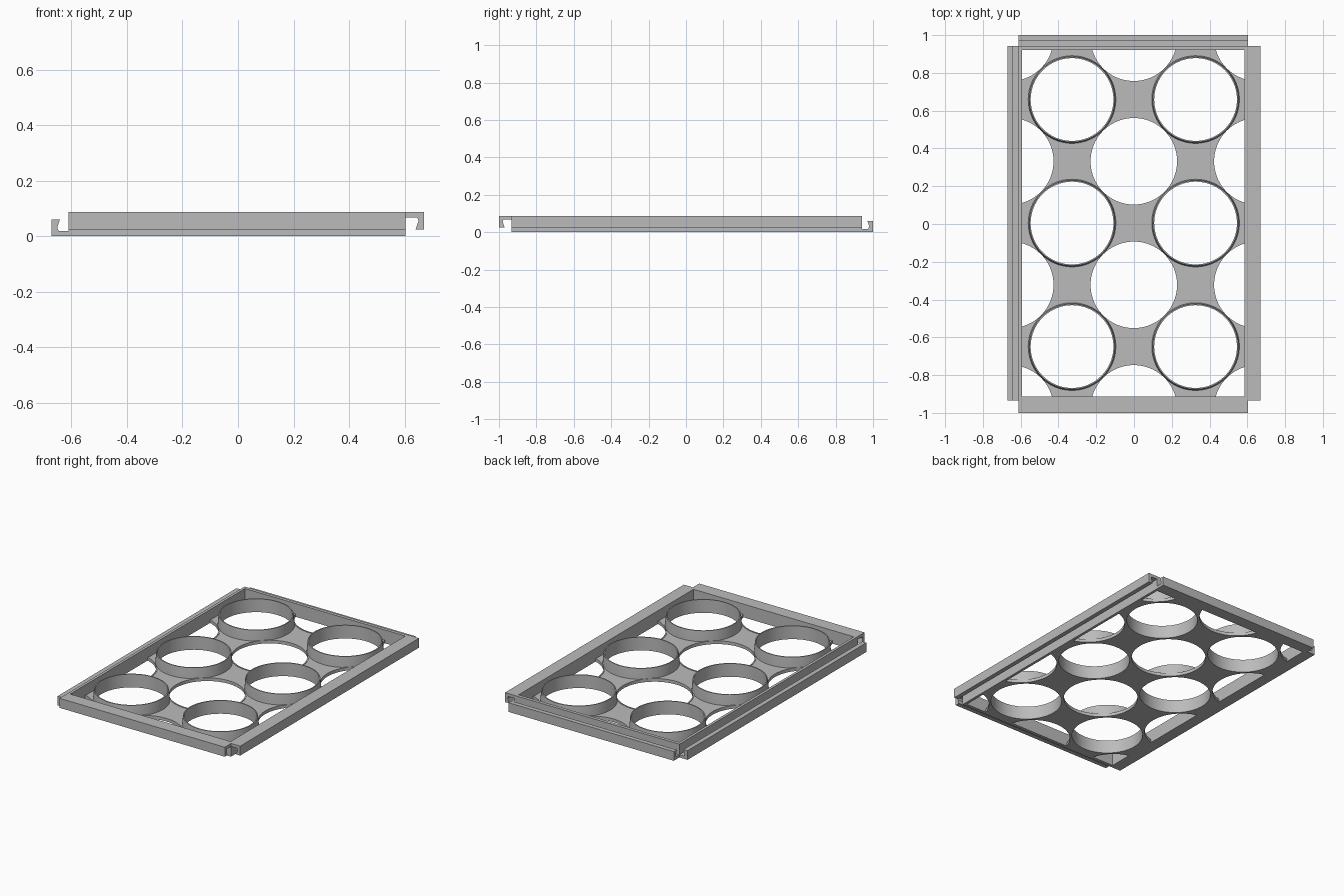
import bpy, bmesh, math
from mathutils import Vector

cube = bpy.data.objects.get("Cube")
if cube:
    bpy.data.objects.remove(cube)

grey = bpy.data.materials.new("plain grey")
grey.use_nodes = True
grey.diffuse_color = (0.5, 0.5, 0.5, 1)
grey.node_tree.nodes["Principled BSDF"].inputs["Base Color"].default_value = (0.5, 0.5, 0.5, 1)

# Body limits, inner window limits and hole layout
X0, X1, Y0, Y1, TOP = -0.611, 0.603, -0.934, 0.942, 0.088
IX0, IX1, IY0, IY1 = -0.593, 0.585, -0.913, 0.92
PLATE, STEP, SIDES = 0.018, 0.327, 96
CX, CY = -0.001, 0.005
TALL_R, LOW_R = 0.219, 0.229
tall_spots, low_spots = [], []
for i in range(-2, 3):
    for j in range(-3, 4):
        spot = (CX + i * STEP, CY + j * STEP)
        if i % 2 and j % 2 == 0:
            tall_spots.append(spot)
        elif i % 2 == 0 and j % 2:
            low_spots.append(spot)


def finish(name, bm):
    bmesh.ops.recalc_face_normals(bm, faces=bm.faces)
    mesh = bpy.data.meshes.new(name)
    bm.to_mesh(mesh)
    bm.free()
    mesh.materials.append(grey)
    ob = bpy.data.objects.new(name, mesh)
    bpy.context.collection.objects.link(ob)
    return ob


def box(name, x0, x1, y0, y1, z0, z1):
    bm = bmesh.new()
    bmesh.ops.create_cube(bm, size=1)
    for v in bm.verts:
        v.co = Vector((x1 if v.co.x > 0 else x0, y1 if v.co.y > 0 else y0, z1 if v.co.z > 0 else z0))
    return finish(name, bm)


def cylinders(name, groups):
    bm = bmesh.new()
    for spots, radius in groups:
        for x, y in spots:
            made = bmesh.ops.create_cone(bm, cap_ends=True, segments=SIDES, radius1=radius,
                                         radius2=radius, depth=0.5)
            bmesh.ops.translate(bm, verts=made["verts"], vec=(x, y, 0))
    return finish(name, bm)


def rings(name, spots, profile):
    """Turn a closed (radius, height) profile around each spot."""
    bm = bmesh.new()
    for x, y in spots:
        loops = []
        for k in range(SIDES):
            a = math.tau * k / SIDES
            loops.append([bm.verts.new((x + r * math.cos(a), y + r * math.sin(a), z)) for r, z in profile])
        for k in range(SIDES):
            a, b = loops[k], loops[(k + 1) % SIDES]
            for n in range(len(profile)):
                m = (n + 1) % len(profile)
                bm.faces.new((a[n], b[n], b[m], a[m]))
    return finish(name, bm)


def boolean(ob, cutter, operation):
    mod = ob.modifiers.new("cut", "BOOLEAN")
    mod.operation, mod.object, mod.solver = operation, cutter, "EXACT"
    cutter.hide_render = True
    bpy.context.view_layer.objects.active = ob
    bpy.ops.object.modifier_apply(modifier=mod.name)
    bpy.data.objects.remove(cutter)


def rail(name, profile, origin, outward, along, length):
    """Extrude an (outward, height) profile along one side of the frame."""
    bm = bmesh.new()
    start = Vector(origin)
    verts = [bm.verts.new(start + Vector(outward) * u + Vector((0, 0, z))) for u, z in profile]
    face = bm.faces.new(verts)
    new = bmesh.ops.extrude_face_region(bm, geom=[face])["geom"]
    bmesh.ops.translate(bm, verts=[g for g in new if isinstance(g, bmesh.types.BMVert)],
                        vec=Vector(along) * length)
    return finish(name, bm)


# Perforated plate
plate = box("perforated_plate", IX0, IX1, IY0, IY1, 0, PLATE)
boolean(plate, cylinders("hole_cutter", [(tall_spots, TALL_R), (low_spots, LOW_R)]), "DIFFERENCE")

# Tall cups and the shallow rims clipped by the frame
cups = rings("tall_rings", tall_spots,
             [(TALL_R, 0.001), (TALL_R, TOP), (0.226, TOP), (0.232, PLATE), (0.232, 0.001)])
rims = rings("low_rims", low_spots,
             [(LOW_R, 0.001), (LOW_R, 0.021), (0.237, 0.021), (0.237, 0.001)])
boolean(rims, box("rim_trimmer", IX0, IX1, IY0, IY1, -0.1, 0.2), "INTERSECT")

# Four frame walls
box("left_wall", X0, IX0, Y0, Y1, 0, TOP)
box("right_wall", IX1, X1, Y0, Y1, 0, TOP)
box("front_wall", IX0, IX1, Y0, IY0, 0, TOP)
box("back_wall", IX0, IX1, IY1, Y1, 0, TOP)


# Interlocking rails: upward hooks on two sides, downward hooks on the others
def up_hook(w):
    return [(-0.005, 0), (w, 0), (w, 0.061), (w - 0.03, 0.061), (w - 0.02, 0.03),
            (w - 0.026, PLATE), (-0.005, PLATE)]


def down_hook(w):
    return [(-0.005, TOP), (w, TOP), (w, 0.025), (w - 0.03, 0.025), (w - 0.02, 0.056),
            (w - 0.024, 0.068), (-0.005, 0.068)]


rail("left_up_rail", up_hook(0.06), (X0, Y0, 0), (-1, 0, 0), (0, 1, 0), Y1 - Y0)
rail("back_up_rail", up_hook(0.058), (X0, Y1, 0), (0, 1, 0), (1, 0, 0), X1 - X0)
rail("right_down_rail", down_hook(0.067), (X1, Y0, 0), (1, 0, 0), (0, 1, 0), Y1 - Y0)
rail("front_down_rail", down_hook(0.066), (X0, Y0, 0), (0, -1, 0), (1, 0, 0), X1 - X0)

# Smooth round walls, sharp corners
for ob in bpy.context.view_layer.objects:
    ob.select_set(ob in (plate, cups, rims))
bpy.context.view_layer.objects.active = plate
bpy.ops.object.shade_smooth_by_angle(angle=math.radians(30))
